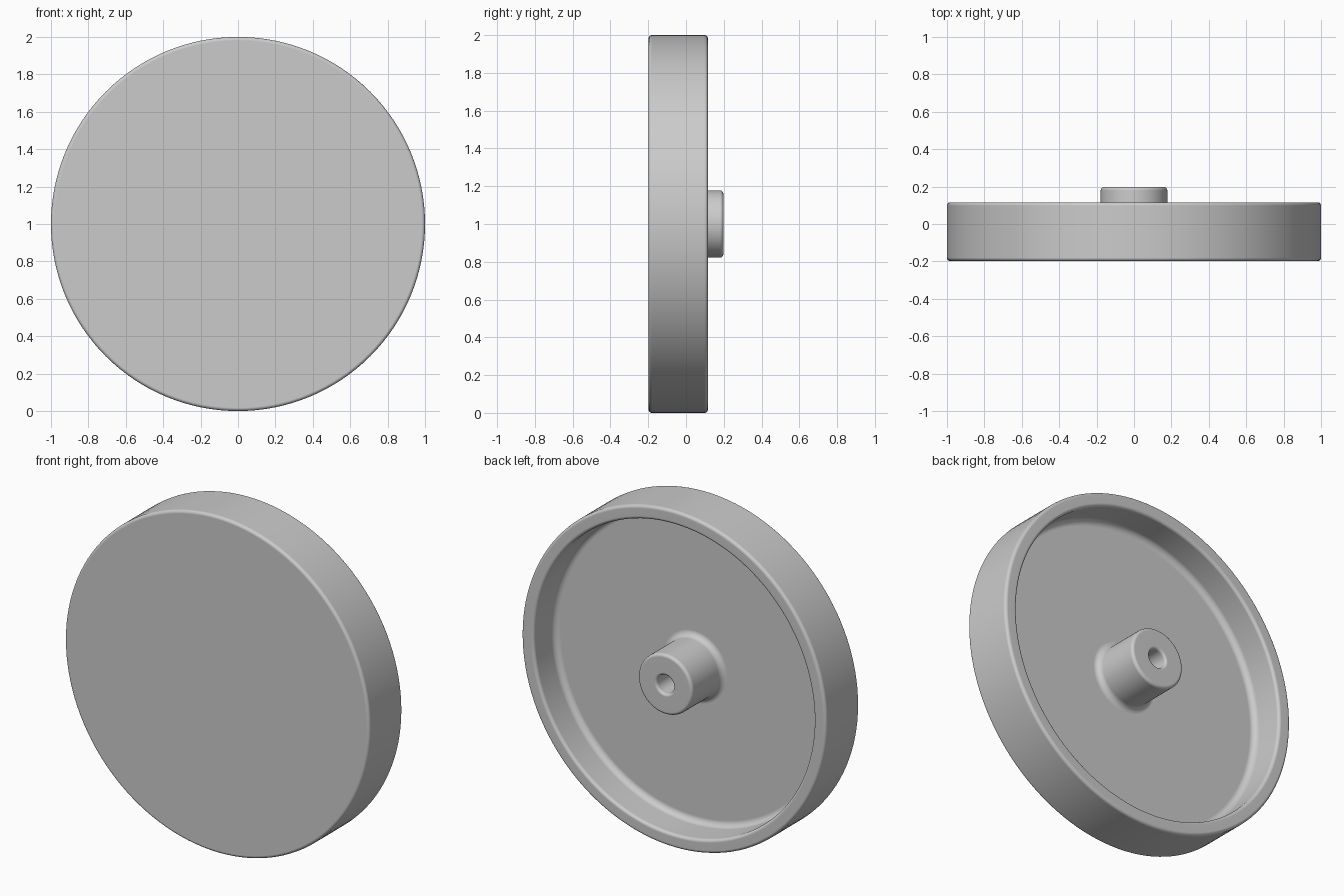
import bpy, bmesh, math
from mathutils import Vector

if "Cube" in bpy.data.objects:
    bpy.data.objects.remove(bpy.data.objects["Cube"])

# Plain grey material
grey = bpy.data.materials.new("plain grey")
grey.use_nodes = True
colour = (0.6, 0.6, 0.6, 1)
grey.diffuse_color = colour
grey.node_tree.nodes["Principled BSDF"].inputs["Base Color"].default_value = colour

SIDES = 128
STEPS = 6
FRONT, RIM, FLOOR, TIP = -0.198, 0.116, -0.083, 0.198

# Section corners: radius, depth, fillet size
section = [
    (0.0, FRONT, 0), (1.0, FRONT, 0.018), (1.0, RIM, 0.018),
    (0.919, RIM, 0.018), (0.919, FLOOR, 0.036),
    (0.178, FLOOR, 0.036), (0.178, TIP, 0.018),
    (0.055, TIP, 0.015), (0.055, FLOOR, 0), (0.0, FLOOR, 0),
]


def rounded(corners):
    """Replace each right-angled corner by a quarter-circle fillet."""
    out = []
    for i, (r, y, f) in enumerate(corners):
        p = Vector((r, y))
        if not f:
            out.append(p)
            continue
        a = (Vector(corners[i - 1][:2]) - p).normalized() * f
        b = (Vector(corners[i + 1][:2]) - p).normalized() * f
        for k in range(STEPS + 1):
            t = k / STEPS * math.pi / 2
            out.append(p + a * (1 - math.sin(t)) + b * (1 - math.cos(t)))
    return out


# Turn the section round the y axis, with flat caps at both ends
bm = bmesh.new()
rings = []
for p in rounded(section)[1:-1]:
    ring = []
    for k in range(SIDES):
        t = 2 * math.pi * k / SIDES
        ring.append(bm.verts.new((p.x * math.cos(t), p.y, 1 + p.x * math.sin(t))))
    rings.append(ring)
for a, b in zip(rings, rings[1:]):
    for k in range(SIDES):
        n = (k + 1) % SIDES
        bm.faces.new((a[k], a[n], b[n], b[k]))
bm.faces.new(rings[0])
bm.faces.new(rings[-1])
bmesh.ops.recalc_face_normals(bm, faces=bm.faces)

mesh = bpy.data.meshes.new("dished_wheel_with_hub")
bm.to_mesh(mesh)
bm.free()
mesh.materials.append(grey)
wheel = bpy.data.objects.new("dished_wheel_with_hub", mesh)
bpy.context.collection.objects.link(wheel)

# Smooth curves, crisp flat faces
bpy.context.view_layer.objects.active = wheel
wheel.select_set(True)
bpy.ops.object.shade_smooth_by_angle(angle=math.radians(35))
weighted = wheel.modifiers.new("weighted_normals", 'WEIGHTED_NORMAL')
weighted.keep_sharp = True
weighted.weight = 100
